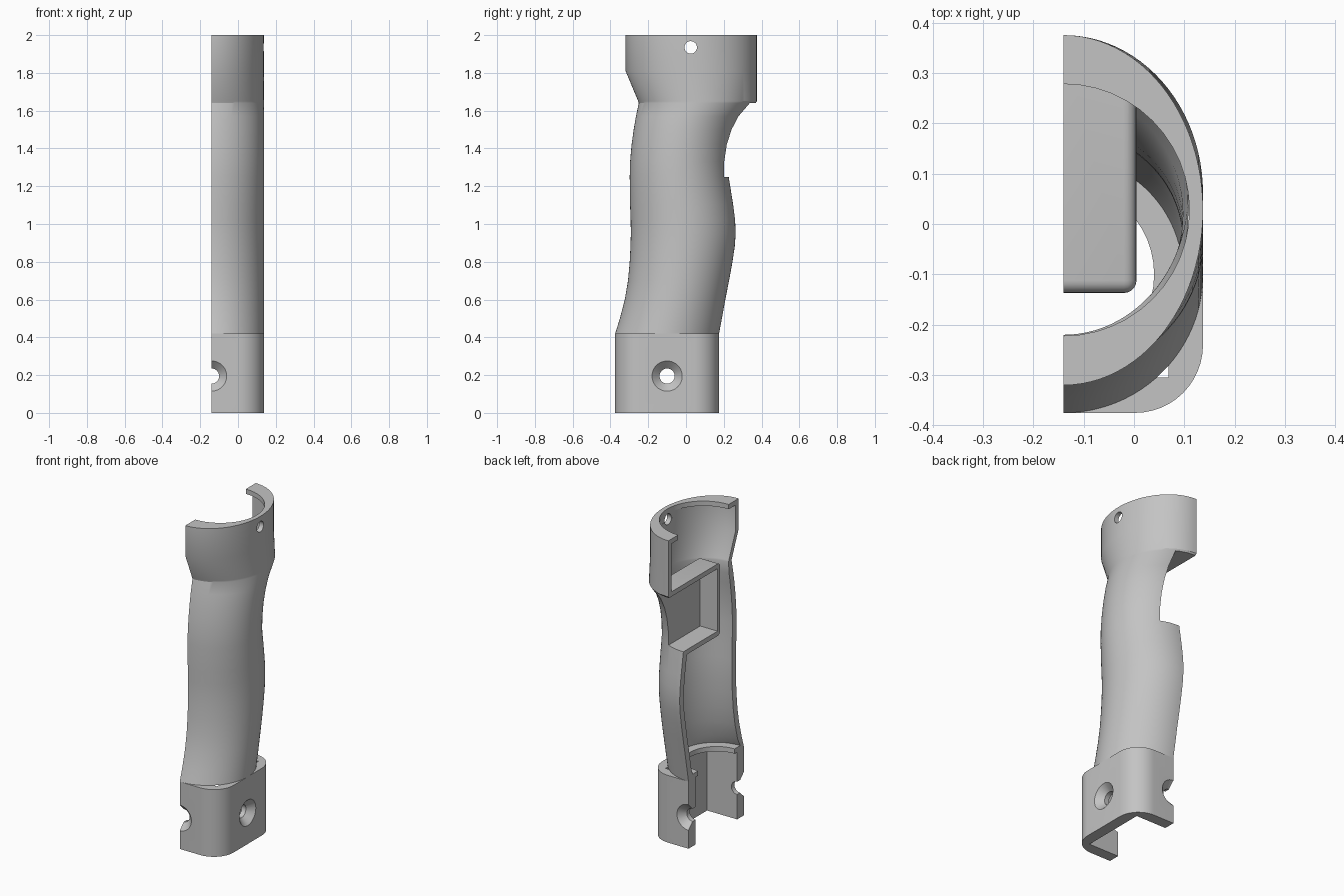
import bpy, bmesh, math
from mathutils import Matrix, Vector

default = bpy.data.objects.get("Cube")
if default:
    bpy.data.objects.remove(default, do_unlink=True)

CUT = -0.14        # plane where the two halves meet
HALF = 0.277       # half width of the grip
AXIS = -0.10       # y centre of the base

grey = bpy.data.materials.new("light_grey")
grey.use_nodes = True
colour = (0.55, 0.55, 0.55, 1)
grey.diffuse_color = colour
grey.node_tree.nodes["Principled BSDF"].inputs["Base Color"].default_value = colour


def finish(name, bm):
    bmesh.ops.recalc_face_normals(bm, faces=bm.faces)
    mesh = bpy.data.meshes.new(name)
    bm.to_mesh(mesh)
    bm.free()
    mesh.materials.append(grey)
    obj = bpy.data.objects.new(name, mesh)
    bpy.context.collection.objects.link(obj)
    return obj


def loft(name, rings):
    """Solid through matching rings of 3D points."""
    bm = bmesh.new()
    loops = [[bm.verts.new(p) for p in ring] for ring in rings]
    n = len(loops[0])
    for low, high in zip(loops, loops[1:]):
        for i in range(n):
            j = (i + 1) % n
            bm.faces.new((low[i], low[j], high[j], high[i]))
    bm.faces.new(loops[0][::-1])
    bm.faces.new(loops[-1])
    return finish(name, bm)


def box(name, low, high, bevel=0):
    bm = bmesh.new()
    low, high = Vector(low), Vector(high)
    size = Matrix.Diagonal((*(high - low), 1))
    bmesh.ops.create_cube(bm, size=1, matrix=Matrix.Translation((low + high) / 2) @ size)
    if bevel:
        bmesh.ops.bevel(bm, geom=bm.edges[:], offset=bevel, segments=5,
                        profile=0.5, affect='EDGES')
    return finish(name, bm)


def cone(name, start, end, r1, r2):
    bm = bmesh.new()
    start, end = Vector(start), Vector(end)
    axis = end - start
    turn = axis.to_track_quat('Z', 'Y').to_matrix().to_4x4()
    bmesh.ops.create_cone(bm, cap_ends=True, segments=48, radius1=r1, radius2=r2,
                          depth=axis.length,
                          matrix=Matrix.Translation((start + end) / 2) @ turn)
    return finish(name, bm)


def boolean(target, tool, operation='DIFFERENCE', keep=False):
    mod = target.modifiers.new("cut", 'BOOLEAN')
    mod.operation, mod.solver, mod.object = operation, 'EXACT', tool
    bpy.context.view_layer.objects.active = target
    bpy.ops.object.modifier_apply(modifier=mod.name)
    if not keep:
        bpy.data.objects.remove(tool, do_unlink=True)


# Grip side profile: height, front y, back y
PROFILE = [(0.42, -0.375, 0.175), (0.5, -0.35, 0.19), (0.6, -0.324, 0.208),
           (0.7, -0.307, 0.228), (0.8, -0.298, 0.246), (0.88, -0.294, 0.258),
           (0.95, -0.292, 0.263), (1.02, -0.293, 0.26), (1.1, -0.296, 0.25),
           (1.25, -0.298, 0.226), (1.33, -0.296, 0.228), (1.42, -0.288, 0.242),
           (1.5, -0.277, 0.268), (1.57, -0.265, 0.306), (1.64, -0.25, 0.368),
           (1.65, -0.253, 0.375), (1.81, -0.32, 0.375), (2.0, -0.32, 0.375)]


def section(z, front, back, wall=0, half=False):
    """Elliptical slice of the grip, inset by the wall."""
    steps = 48
    span = math.pi if half else 2 * math.pi
    count = steps + 1 if half else 2 * steps
    mid, b = (front + back) / 2, (back - front) / 2 - wall
    angles = [-math.pi / 2 + span * i / (steps if half else count) for i in range(count)]
    return [(CUT + (HALF - wall) * math.cos(t), mid + b * math.sin(t), z) for t in angles]


# Hollow grip shell with a lip at each end
shell = loft("grip_shell", [section(*row, half=True) for row in PROFILE])
inside = []
for z, front, back in PROFILE:
    z = min(max(z, 0.45), 1.97)
    inside.append(section(z, front, back, 0.04 if z < 1.64 else 0.03))
boolean(shell, loft("cavity", inside))
boolean(shell, cone("lower_opening", (CUT, AXIS, 0.4), (CUT, AXIS, 0.5), 0.18, 0.18))
boolean(shell, cone("upper_opening", (CUT, 0.028, 1.93), (CUT, 0.028, 2.1), 0.25, 0.25))
boolean(shell, cone("collar_hole", (0, 0.025, 1.935), (0.3, 0.025, 1.935), 0.033, 0.033))

# Switch pocket, trimmed to the grip and open at the back
pocket = box("switch_pocket", (-0.3, -0.137, 1.22), (0.005, 0.6, 1.67), 0.025)
trim = [[(max(x, CUT), y, z) for x, y, z in section(*row, wall=0.012, half=True)]
        for row in PROFILE]
boolean(pocket, loft("trim", trim), 'INTERSECT')
recess = box("recess", (-0.4, -0.112, 1.25), (-0.02, 0.7, 1.64))
boolean(shell, recess, keep=True)
boolean(pocket, recess)

# Square base with rounded corners
R = 0.135
outline = [(CUT, AXIS - 0.275)]
for side, start in ((-1, -90), (1, 0)):
    for i in range(13):
        t = math.radians(start + 90 * i / 12)
        outline.append((CUT + HALF - R + R * math.cos(t),
                        AXIS + side * (0.275 - R) + R * math.sin(t)))
outline.append((CUT, AXIS + 0.275))
base = loft("base_block", [[(x, y, z) for x, y in outline] for z in (0, 0.42)])
boolean(base, box("base_cavity", (-0.5, AXIS - 0.205, -0.1), (0.068, AXIS + 0.205, 0.6)))

# Countersunk screw holes on the front, back and side
centre = Vector((CUT, AXIS, 0.195))
for direction, reach in (((0, -1, 0), 0.275), ((0, 1, 0), 0.275), ((1, 0, 0), HALF)):
    d = Vector(direction)
    boolean(base, cone("screw_hole", centre + d * 0.1, centre + d * 0.4, 0.04, 0.04))
    boolean(base, cone("countersink", centre + d * (reach - 0.04),
                       centre + d * (reach + 0.01), 0.04, 0.09))

# Smooth shading with sharp edges kept
for obj in (shell, pocket, base):
    bpy.ops.object.select_all(action='DESELECT')
    obj.select_set(True)
    bpy.context.view_layer.objects.active = obj
    bpy.ops.object.shade_smooth_by_angle(angle=math.radians(25))
